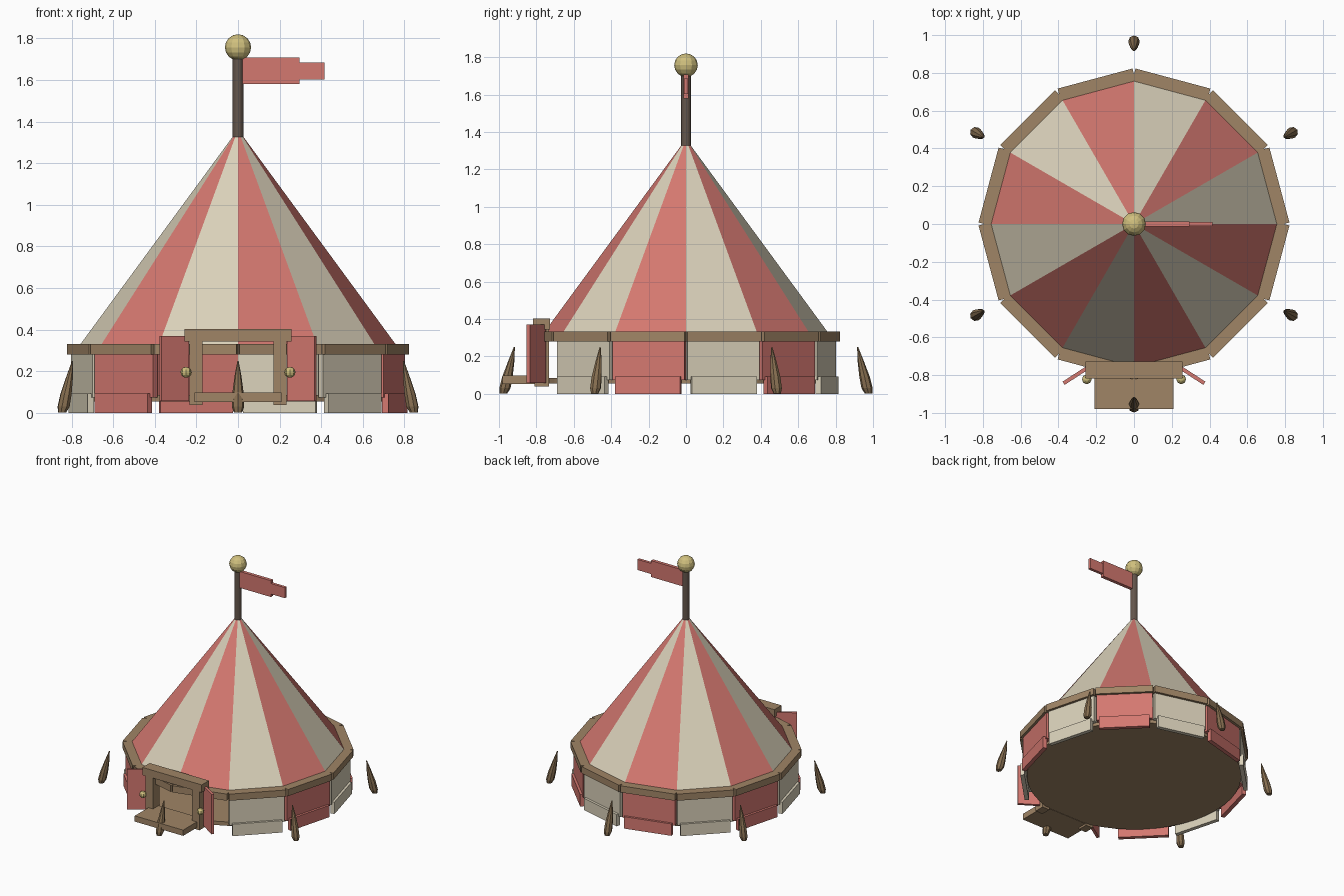
import bpy, bmesh, math
from mathutils import Matrix, Vector

if "Cube" in bpy.data.objects:
    bpy.data.objects.remove(bpy.data.objects["Cube"])


def material(name, r, g, b):
    lin = [((c / 255 + 0.055) / 1.055) ** 2.4 for c in (r, g, b)]
    m = bpy.data.materials.new(name)
    m.diffuse_color = (*lin, 1)
    m.use_nodes = True
    m.node_tree.nodes["Principled BSDF"].inputs["Base Color"].default_value = m.diffuse_color
    return m


CREAM = material("cream canvas", 218, 209, 186)
RED = material("red canvas", 212, 120, 112)
WOOD = material("tan wood", 160, 133, 102)
STAKE = material("stake wood", 134, 110, 80)
POLE = material("dark pole", 100, 86, 76)
GOLD = material("brass", 208, 192, 126)
N = 12
STEP = 2 * math.pi / N


def finish(name, bm, *mats):
    bmesh.ops.recalc_face_normals(bm, faces=bm.faces)
    me = bpy.data.meshes.new(name)
    bm.to_mesh(me)
    bm.free()
    for m in mats:
        me.materials.append(m)
    ob = bpy.data.objects.new(name, me)
    bpy.context.collection.objects.link(ob)
    return ob


def box(name, lo, hi, mat, angle=0.0, at=(0, 0, 0)):
    """Box between two corners, turned about z, then moved."""
    lo, hi = Vector(lo), Vector(hi)
    bm = bmesh.new()
    bmesh.ops.create_cube(bm, size=1)
    bm.transform(Matrix.Translation(at) @ Matrix.Rotation(angle, 4, 'Z')
                 @ Matrix.Translation((lo + hi) / 2) @ Matrix.Diagonal((*(hi - lo), 1)))
    return finish(name, bm, mat)


def lathe(name, rings, sides, mat):
    """Stack of round sections (radius, z, x offset), capped at both ends."""
    bm = bmesh.new()
    loops = [[bm.verts.new((dx + r * math.cos(2 * math.pi * i / sides),
                            r * math.sin(2 * math.pi * i / sides), z))
              for i in range(sides)] for r, z, dx in rings]
    for a, b in zip(loops, loops[1:]):
        for i in range(sides):
            j = (i + 1) % sides
            bm.faces.new((a[i], a[j], b[j], b[i]))
    bm.faces.new(loops[0][::-1])
    bm.faces.new(loops[-1])
    return finish(name, bm, mat)


def ball(name, loc, r, u, v, mat):
    bm = bmesh.new()
    bmesh.ops.create_uvsphere(bm, u_segments=u, v_segments=v, radius=r)
    bm.transform(Matrix.Translation(loc))
    return finish(name, bm, mat)


# striped conical roof, open underneath
bm = bmesh.new()
low, top = [[bm.verts.new((r * math.cos(k * STEP), r * math.sin(k * STEP), z))
             for k in range(N)] for r, z in ((0.765, 0.32), (0.02, 1.335))]
for k in range(N):
    j = (k + 1) % N
    bm.faces.new((low[k], low[j], top[j], top[k])).material_index = k % 2
bm.faces.new(top)
finish("roof", bm, CREAM, RED)

# rails around the eaves, wall panels and lower skirts (two front bays stay open)
for k in range(N):
    a = (k + 0.5) * STEP
    box("eaves_rail", (0.715, -0.205, 0.28), (0.797, 0.205, 0.332), WOOD, a)
    if k in (8, 9):
        continue
    cloth = RED if k % 2 else CREAM
    box("wall_panel", (0.745, -0.199, 0.075), (0.778, 0.199, 0.285), cloth, a)
    box("wall_skirt", (0.765, -0.18, 0.0), (0.796, 0.18, 0.093), cloth, a)

# floor and entrance step
lathe("floor", [(0.762, 0.055, 0), (0.762, 0.085, 0)], 48, WOOD)
box("entrance_step", (-0.21, -0.98, 0.053), (0.21, -0.74, 0.098), WOOD)

# door frame, open door leaves and knobs
box("door_lintel", (-0.257, -0.817, 0.343), (0.257, -0.728, 0.403), WOOD)
for s in (-1, 1):
    xs = sorted((s * 0.17, s * 0.233))
    box("door_post", (xs[0], -0.811, 0.038), (xs[1], -0.733, 0.345), WOOD)
    box("door_leaf", (0, -0.01, 0.058), (0.158, 0.01, 0.37), RED,
        math.radians(-33 if s > 0 else 213), (s * 0.24, -0.757, 0))
    ball("door_knob", (s * 0.25, -0.822, 0.195), 0.026, 8, 6, GOLD)

# ground stakes leaning inwards
for k in range(6):
    ob = lathe("stake", [(0.02, 0.002, 0.976), (0.03, 0.03, 0.968), (0.028, 0.09, 0.955),
                         (0.016, 0.18, 0.933), (0.003, 0.25, 0.918)], 8, STAKE)
    ob.data.transform(Matrix.Rotation(math.radians(30 + 60 * k), 4, 'Z'))

# pole, finial and flag
lathe("pole", [(0.026, 1.325, 0), (0.026, 1.72, 0)], 12, POLE)
ball("finial", (0, 0, 1.757), 0.063, 12, 8, GOLD)
box("flag", (0.02, -0.013, 1.58), (0.295, 0.013, 1.708), RED)
box("flag_tail", (0.29, -0.011, 1.602), (0.415, 0.011, 1.685), RED)
